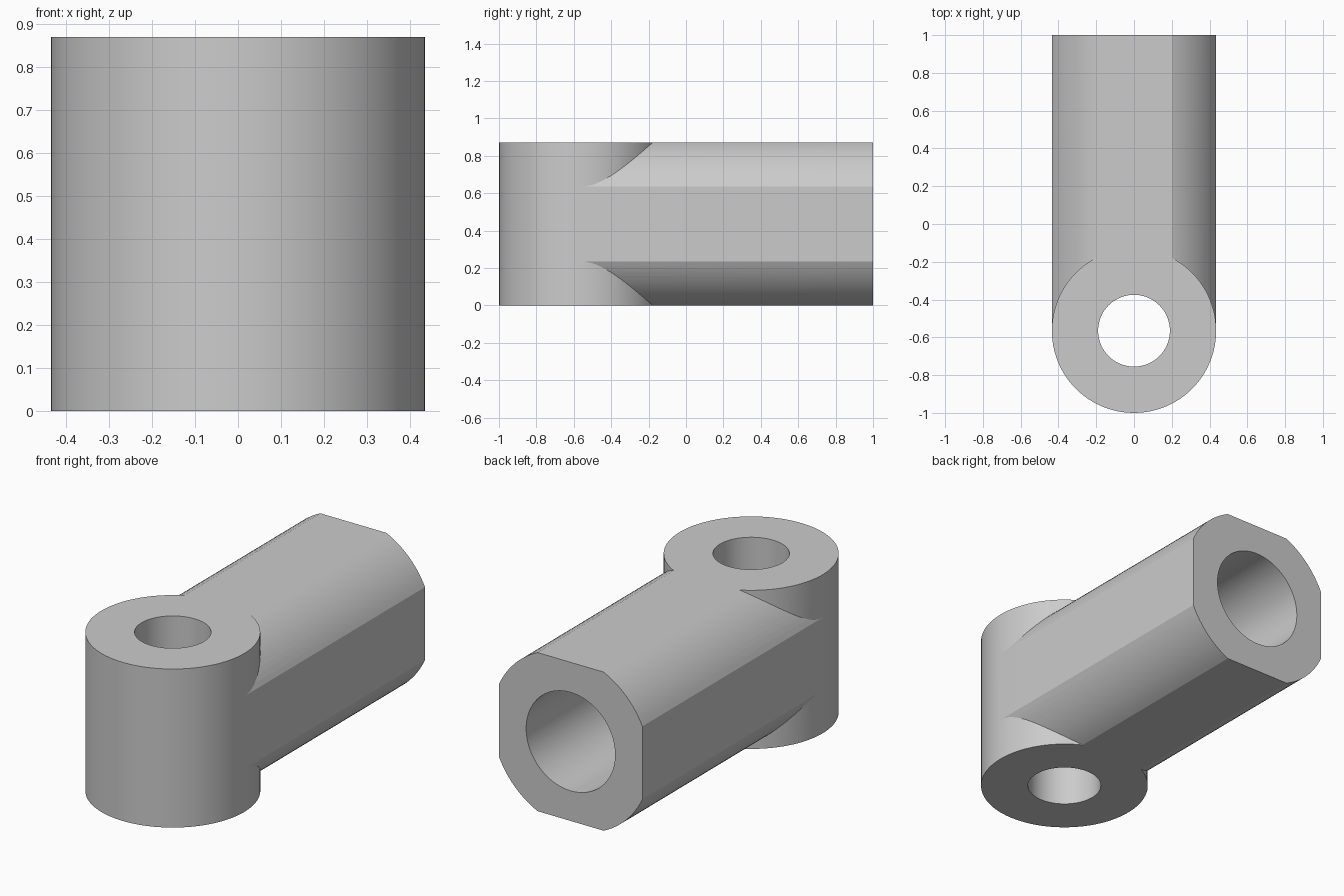
import bpy, bmesh, math
from mathutils import Matrix

cube = bpy.data.objects.get("Cube")
if cube:
    bpy.data.objects.remove(cube, do_unlink=True)

HALF = 0.435            # half width and half height of the whole part
FLAT = 0.2              # half width of each flat on the shank
EYE_Y = -1 + HALF       # axis of the eye

steel = bpy.data.materials.new("plain grey")
steel.use_nodes = True
steel.diffuse_color = (0.6, 0.6, 0.6, 1)
steel.node_tree.nodes["Principled BSDF"].inputs["Base Color"].default_value = (0.6, 0.6, 0.6, 1)


def add_object(name, bm):
    bmesh.ops.recalc_face_normals(bm, faces=bm.faces)
    mesh = bpy.data.meshes.new(name)
    bm.to_mesh(mesh)
    bm.free()
    mesh.materials.append(steel)
    obj = bpy.data.objects.new(name, mesh)
    bpy.context.collection.objects.link(obj)
    return obj


def cylinder(name, radius, depth, center, along_y=False):
    bm = bmesh.new()
    turn = Matrix.Rotation(math.pi / 2, 4, "X") if along_y else Matrix()
    bmesh.ops.create_cone(bm, cap_ends=True, segments=96, radius1=radius, radius2=radius,
                          depth=depth, matrix=Matrix.Translation(center) @ turn)
    return add_object(name, bm)


def shank(name, y0, y1):
    # Round bar with four flats: one arc per corner
    radius = math.hypot(HALF, FLAT)
    start = math.atan2(FLAT, HALF)
    sweep = math.pi / 2 - 2 * start
    bm = bmesh.new()
    ring = []
    for corner in range(4):
        for i in range(13):
            a = corner * math.pi / 2 + start + sweep * i / 12
            ring.append(bm.verts.new((radius * math.cos(a), y0, HALF + radius * math.sin(a))))
    face = bm.faces.new(ring)
    grown = bmesh.ops.extrude_face_region(bm, geom=[face], use_keep_orig=True)
    moved = [v for v in grown["geom"] if isinstance(v, bmesh.types.BMVert)]
    bmesh.ops.translate(bm, verts=moved, vec=(0, y1 - y0, 0))
    return add_object(name, bm)


def combine(target, other, operation):
    mod = target.modifiers.new(operation.lower(), "BOOLEAN")
    mod.operation = operation
    mod.solver = "EXACT"
    mod.object = other
    bpy.context.view_layer.objects.active = target
    bpy.ops.object.modifier_apply(modifier=mod.name)
    bpy.data.objects.remove(other, do_unlink=True)


# Eye and shank fused into one body
body = cylinder("rod_end_body", HALF, 2 * HALF, (0, EYE_Y, HALF))
combine(body, shank("shank", EYE_Y, 1), "UNION")

# Through hole in the eye and blind bore in the shank
combine(body, cylinder("eye_hole", 0.19, 2, (0, EYE_Y, HALF)), "DIFFERENCE")
combine(body, cylinder("shank_bore", 0.27, 2, (0, 1, HALF), True), "DIFFERENCE")

bpy.ops.object.select_all(action="DESELECT")
body.select_set(True)
bpy.context.view_layer.objects.active = body
bpy.ops.object.shade_smooth_by_angle(angle=math.radians(20))
